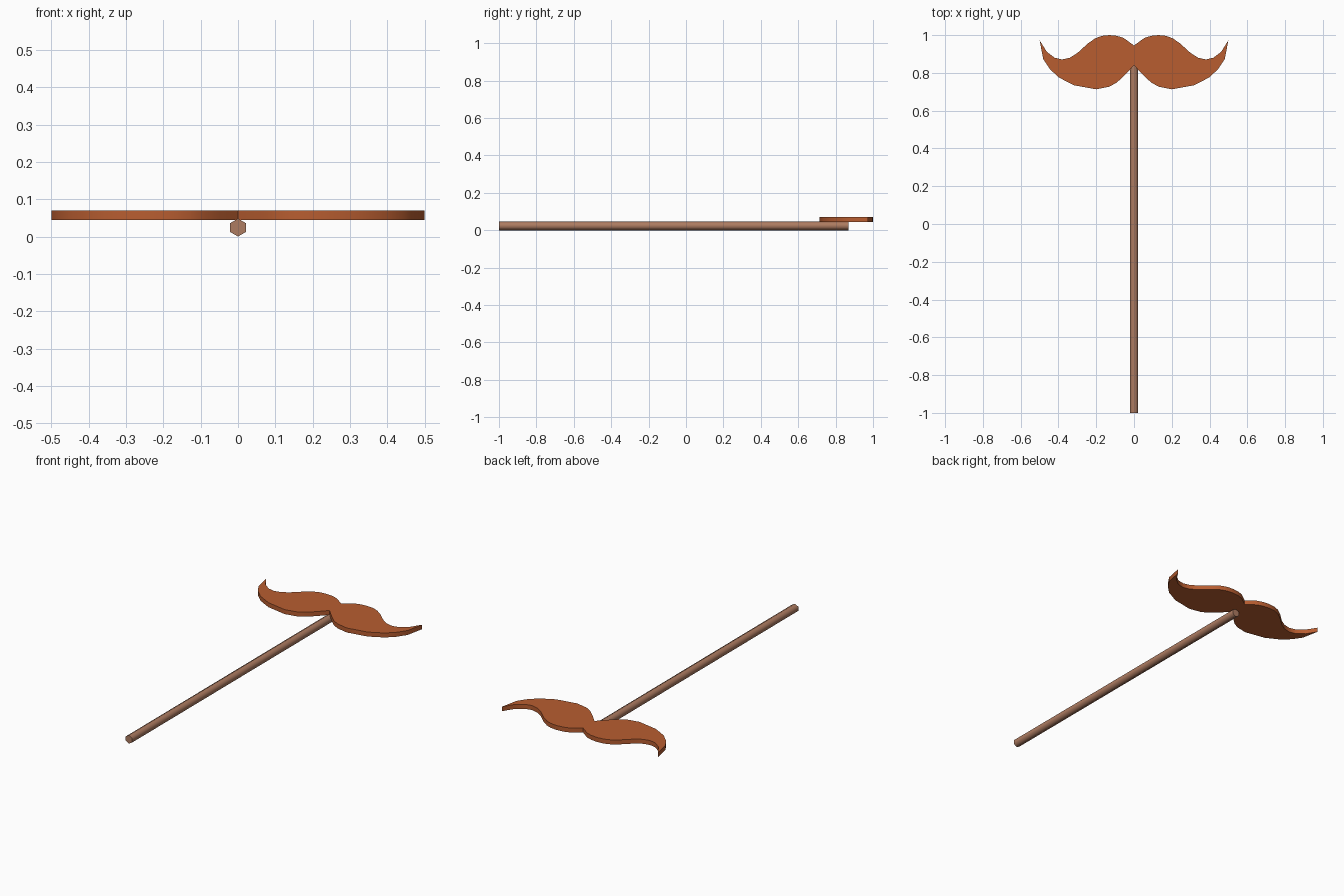
import bpy, bmesh, math
from mathutils import Matrix

if "Cube" in bpy.data.objects:
    bpy.data.objects.remove(bpy.data.objects["Cube"])


def material(name, rgb):
    m = bpy.data.materials.new(name)
    m.diffuse_color = (*rgb, 1)
    m.use_nodes = True
    m.node_tree.nodes["Principled BSDF"].inputs["Base Color"].default_value = m.diffuse_color
    return m


def make(name, bm, mat, angle):
    bmesh.ops.recalc_face_normals(bm, faces=bm.faces)
    me = bpy.data.meshes.new(name)
    bm.to_mesh(me)
    bm.free()
    me.materials.append(mat)
    ob = bpy.data.objects.new(name, me)
    bpy.context.collection.objects.link(ob)
    bpy.ops.object.select_all(action='DESELECT')
    ob.select_set(True)
    bpy.context.view_layer.objects.active = ob
    bpy.ops.object.shade_smooth_by_angle(angle=math.radians(angle))
    return ob


# Hexagonal stick lying along y, with a corner pointing up
R, Y0, Y1 = 0.024, -1.0, 0.87
bm = bmesh.new()
ring = [bm.verts.new((R * math.sin(i * math.pi / 3), Y0, R + R * math.cos(i * math.pi / 3)))
        for i in range(6)]
cap = bm.faces.new(ring)
ext = bmesh.ops.extrude_face_region(bm, geom=[cap], use_keep_orig=True)
bmesh.ops.translate(bm, vec=(0, Y1 - Y0, 0),
                    verts=[g for g in ext['geom'] if isinstance(g, bmesh.types.BMVert)])
make("stick", bm, material("light wood", (0.42, 0.20, 0.12)), 65)

# Moustache plate: right half outline from top notch to tip to bottom notch, mirrored
half = [(0, .945), (.055, .985), (.09, .996), (.13, 1.0), (.17, .996), (.205, .983), (.245, .955),
        (.30, .905), (.34, .88), (.38, .871), (.42, .88), (.462, .912), (.50, .973),
        (.48, .872), (.445, .82), (.40, .777), (.32, .735), (.20, .713),
        (.13, .727), (.09, .75), (.05, .787), (0, .84)]
outline = half + [(-x, y) for x, y in reversed(half[1:-1])]
bm = bmesh.new()
base = bm.faces.new([bm.verts.new((x, y, 0.044)) for x, y in outline])
ext = bmesh.ops.extrude_face_region(bm, geom=[base], use_keep_orig=True)
bmesh.ops.translate(bm, vec=(0, 0, 0.026),
                    verts=[g for g in ext['geom'] if isinstance(g, bmesh.types.BMVert)])
make("moustache", bm, material("rust brown", (0.48, 0.11, 0.03)), 40)
